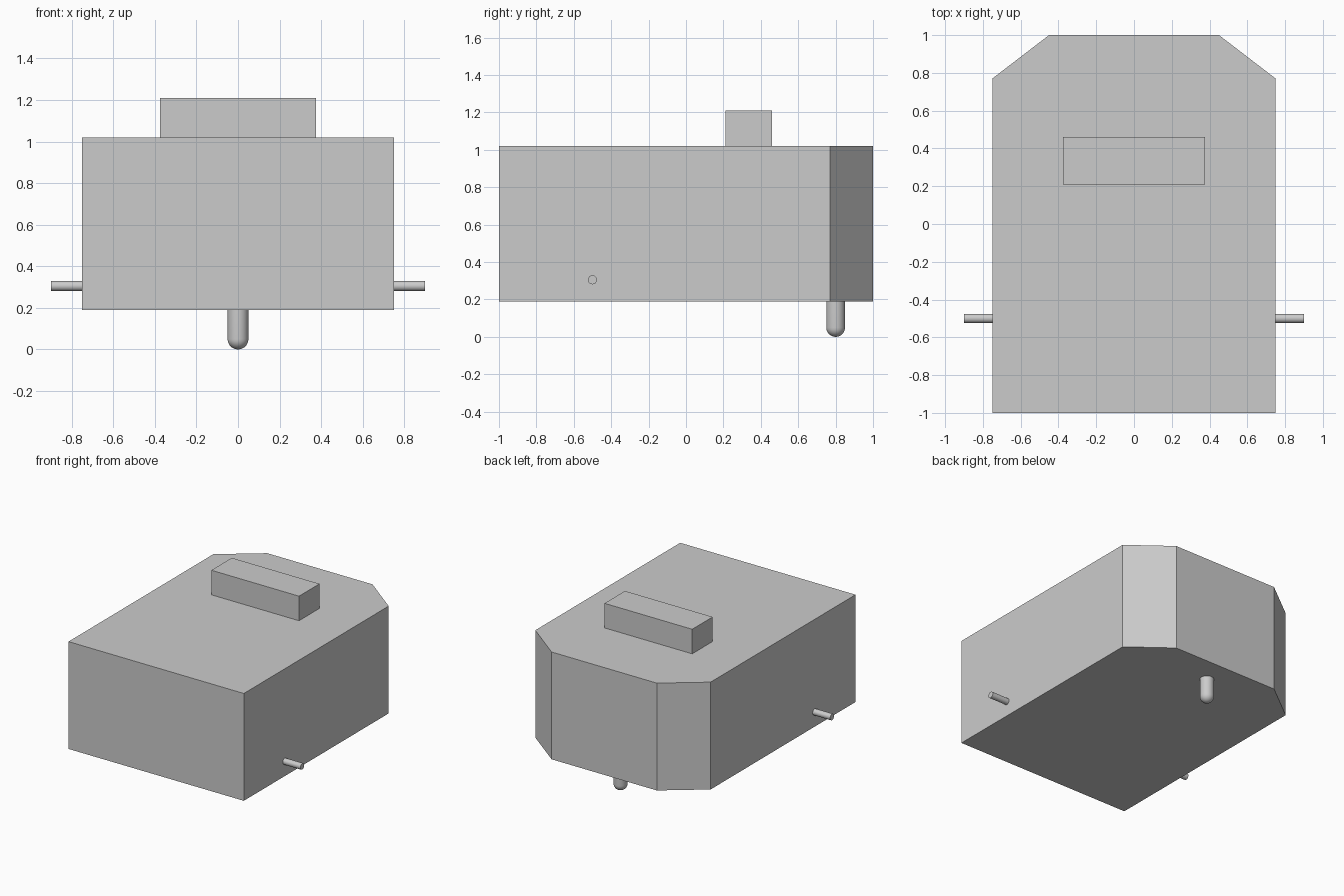
import bpy
import bmesh
import math

cube = bpy.data.objects.get("Cube")
if cube:
    bpy.data.objects.remove(cube, do_unlink=True)

# One plain grey for every part
grey = bpy.data.materials.new("light_grey")
grey.use_nodes = True
colour = (0.6, 0.6, 0.6, 1)
grey.diffuse_color = colour
grey.node_tree.nodes["Principled BSDF"].inputs["Base Color"].default_value = colour


def make_object(name, bm, smooth=False):
    bmesh.ops.recalc_face_normals(bm, faces=bm.faces)
    mesh = bpy.data.meshes.new(name)
    bm.to_mesh(mesh)
    bm.free()
    mesh.materials.append(grey)
    obj = bpy.data.objects.new(name, mesh)
    bpy.context.collection.objects.link(obj)
    if smooth:
        bpy.ops.object.select_all(action="DESELECT")
        obj.select_set(True)
        bpy.context.view_layer.objects.active = obj
        bpy.ops.object.shade_smooth_by_angle(angle=math.radians(40))
    return obj


def prism(name, outline, bottom, top):
    """Extrude a flat outline upward."""
    bm = bmesh.new()
    base = bm.faces.new([bm.verts.new((x, y, bottom)) for x, y in outline])
    extruded = bmesh.ops.extrude_face_region(bm, geom=[base])["geom"]
    verts = [v for v in extruded if isinstance(v, bmesh.types.BMVert)]
    bmesh.ops.translate(bm, verts=verts, vec=(0, 0, top - bottom))
    return make_object(name, bm)


def revolve(name, profile, segments=32):
    """Spin a radius/height profile around the z axis."""
    bm = bmesh.new()
    verts = [bm.verts.new((r, 0, z)) for r, z in profile]
    edges = [bm.edges.new(pair) for pair in zip(verts, verts[1:])]
    bmesh.ops.spin(bm, geom=verts + edges, cent=(0, 0, 0), axis=(0, 0, 1),
                   angle=math.tau, steps=segments, use_duplicate=False)
    bmesh.ops.remove_doubles(bm, verts=bm.verts, dist=0.0001)
    return make_object(name, bm, smooth=True)


# Main body with two cut rear corners
half = [(0.75, -1), (0.75, 0.77), (0.45, 1)]
prism("body", half + [(-x, y) for x, y in reversed(half)], 0.19, 1.02)

# Raised block on the top
prism("top_block",
      [(-0.375, 0.21), (0.375, 0.21), (0.375, 0.46), (-0.375, 0.46)], 1.02, 1.21)

# Axle stubs on both sides
for side, name in ((1, "left_axle"), (-1, "right_axle")):
    axle = revolve(name, [(0, 0), (0.024, 0), (0.024, 0.2), (0, 0.2)], 24)
    axle.rotation_euler = (0, side * math.pi / 2, 0)
    axle.location = (side * 0.7, -0.5, 0.305)

# Round-ended foot under the rear
radius = 0.05
arc = [(radius * math.sin(i * math.pi / 16), radius - radius * math.cos(i * math.pi / 16))
       for i in range(9)]
foot = revolve("rear_foot", arc + [(radius, 0.22), (0, 0.22)])
foot.location = (0, 0.8, 0)
